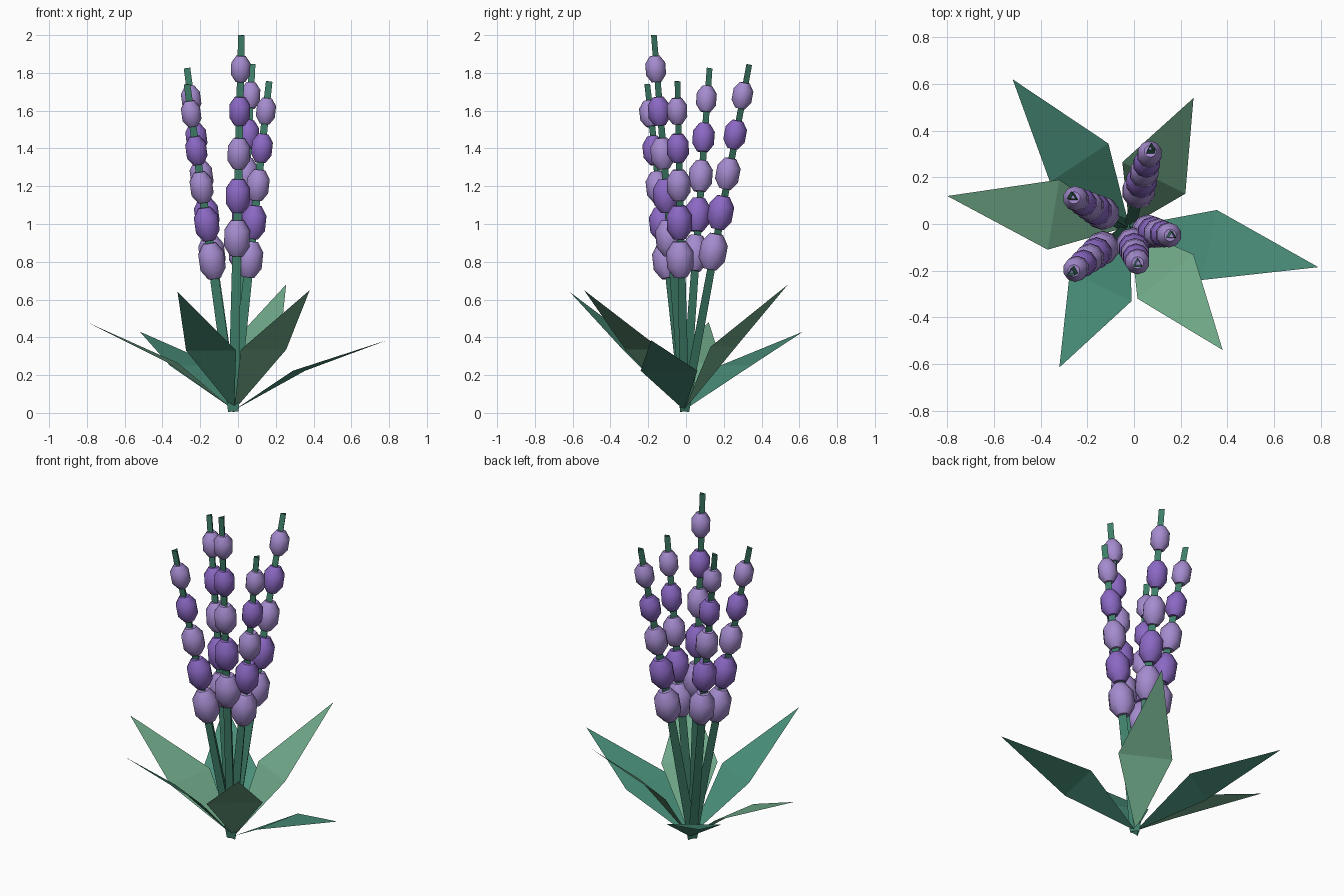
import bpy, bmesh, math
from mathutils import Vector

cube = bpy.data.objects.get("Cube")
if cube:
    bpy.data.objects.remove(cube, do_unlink=True)


def material(name, hex_code):
    def lin(c):
        c /= 255
        return c / 12.92 if c < 0.04045 else ((c + 0.055) / 1.055) ** 2.4
    col = [lin(int(hex_code[i:i + 2], 16)) for i in (0, 2, 4)] + [1.0]
    m = bpy.data.materials.new(name)
    m.use_nodes = True
    m.diffuse_color = col
    bsdf = m.node_tree.nodes["Principled BSDF"]
    bsdf.inputs["Base Color"].default_value = col
    bsdf.inputs["Roughness"].default_value = 0.8
    return m


STEM = material("stem green", "3F7F6A")
TEAL = material("teal leaf", "4A8F7A")
SAGE = material("sage leaf", "6FA888")
LILAC = material("light lilac", "A58CCF")
VIOLET = material("deep violet", "8B68C4")


def finish(name, bm, mat):
    mesh = bpy.data.meshes.new(name)
    bm.normal_update()
    bm.to_mesh(mesh)
    bm.free()
    mesh.materials.append(mat)
    ob = bpy.data.objects.new(name, mesh)
    bpy.context.collection.objects.link(ob)
    return ob


def lathe(name, profile, sides, mat, origin, axis):
    """Straight-sided rings (radius, height) stacked along a tilted axis."""
    bm = bmesh.new()
    turn = Vector((0, 0, 1)).rotation_difference(axis)
    rings = []
    for r, h in profile:
        ring = []
        for i in range(sides):
            a = math.pi / 2 + math.tau * i / sides
            p = Vector((r * math.cos(a), r * math.sin(a), h))
            ring.append(bm.verts.new(origin + turn @ p))
        rings.append(ring)
    for lo, hi in zip(rings, rings[1:]):
        for i in range(sides):
            j = (i + 1) % sides
            bm.faces.new((lo[i], lo[j], hi[j], hi[i]))
    if sides > 3:  # buds are closed, stems are open tubes
        bm.faces.new(rings[-1])
        bm.faces.new(rings[0][::-1])
    return finish(name, bm, mat)


ROOT = Vector((-0.025, -0.015, 0.01))

# Flower stems with five buds each, shrinking toward the tip
tips = [(0.075, 0.33, 1.845), (-0.27, 0.12, 1.825), (-0.27, -0.21, 1.74),
        (0.018, -0.175, 2.0), (0.165, -0.05, 1.755)]
buds = []
for n, tip in enumerate(tips, 1):
    path = Vector(tip) - ROOT
    axis = path.normalized()
    lathe(f"stem_{n}", [(0.032, 0), (0.02, path.length)], 3, STEM, ROOT, axis)
    for k in range(5):
        r = 0.071 - 0.0045 * k
        h = 0.095 - 0.0065 * k
        prof = [(0.5 * r, -h), (r, -0.45 * h), (r, 0.45 * h), (0.5 * r, h)]
        centre = ROOT + path * (0.46 + 0.1125 * k)
        buds.append(lathe(f"bud_{n}_{k + 1}", prof, 10,
                          VIOLET if k % 2 else LILAC, centre, axis))

# Buds: smooth around, crisp at the shoulders
bpy.ops.object.select_all(action='DESELECT')
for b in buds:
    b.select_set(True)
bpy.context.view_layer.objects.active = buds[0]
bpy.ops.object.shade_smooth_by_angle(angle=math.radians(37))
bpy.ops.object.select_all(action='DESELECT')

# Leaves: (tip, one shoulder, other shoulder, shoulder height), folded across
leaves = [
    ((-0.52, 0.62, 0.43), (-0.11, 0.345), (-0.36, 0.18), 0.25),
    ((-0.80, 0.12, 0.48), (-0.32, 0.19), (-0.37, -0.11), 0.265),
    ((-0.32, -0.615, 0.64), (-0.275, -0.205), (-0.01, -0.33), 0.33),
    ((0.38, -0.54, 0.65), (0.015, -0.32), (0.255, -0.13), 0.335),
    ((0.79, -0.185, 0.385), (0.29, -0.24), (0.355, 0.06), 0.223),
    ((0.255, 0.54, 0.68), (0.22, 0.13), (-0.05, 0.265), 0.35),
]
for n, (tip, a, b, z) in enumerate(leaves):
    bm = bmesh.new()
    base = bm.verts.new((-0.02, -0.01, 0.015))
    va, vb, vt = (bm.verts.new(p) for p in ((*a, z), (*b, z), tip))
    bm.faces.new((base, va, vb))
    bm.faces.new((va, vt, vb))
    bmesh.ops.recalc_face_normals(bm, faces=bm.faces)
    bm.normal_update()
    if sum(f.normal.z for f in bm.faces) < 0:
        bmesh.ops.reverse_faces(bm, faces=bm.faces)
    finish(f"leaf_{n + 1}", bm, SAGE if n % 2 else TEAL)
